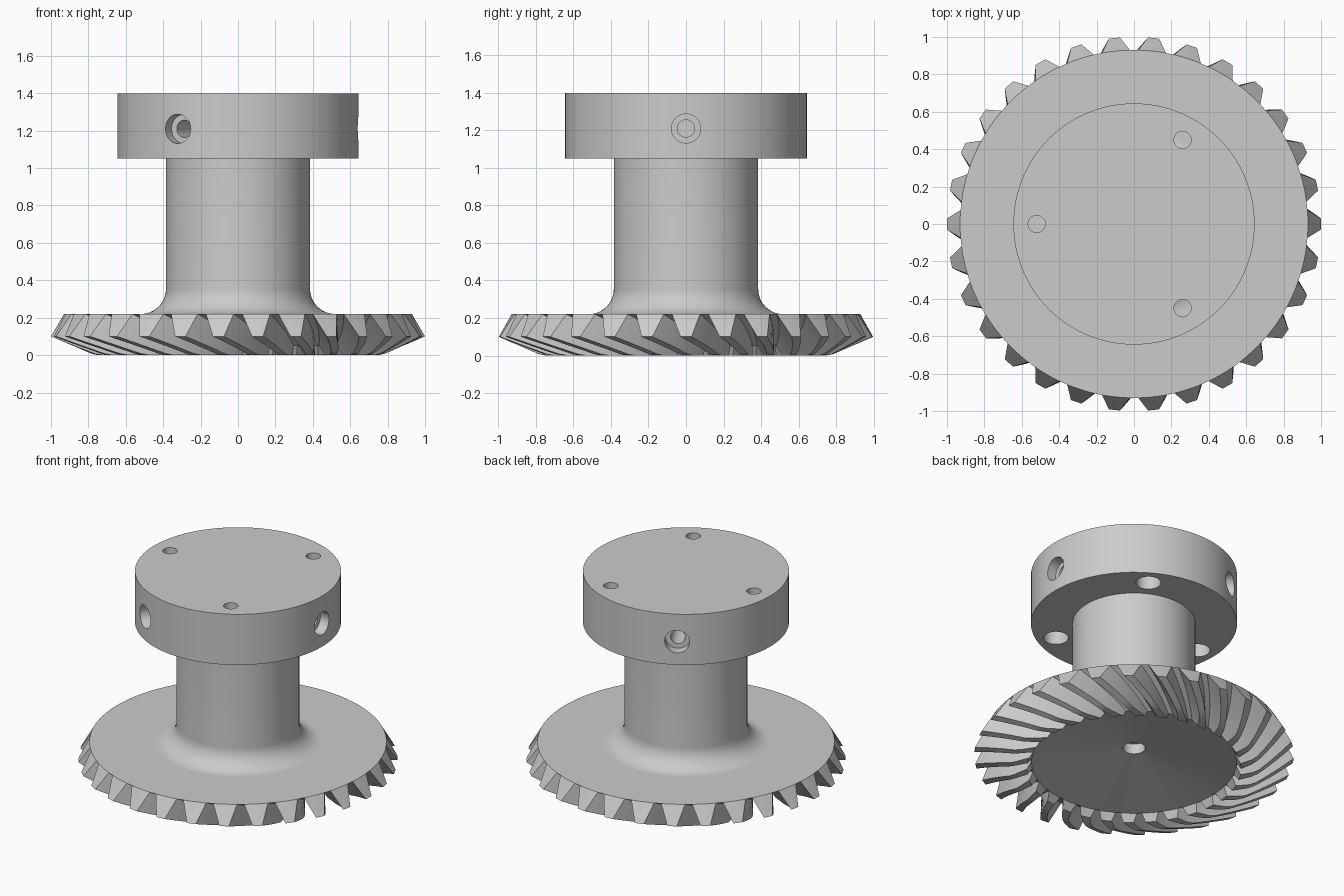
import bpy, bmesh
from math import sin, cos, pi, radians, log
from mathutils import Matrix, Vector

if "Cube" in bpy.data.objects:
    bpy.data.objects.remove(bpy.data.objects["Cube"])

GREY = (0.6, 0.6, 0.6, 1)
metal = bpy.data.materials.new("grey_metal")
metal.use_nodes = True
metal.diffuse_color = GREY
metal.node_tree.nodes["Principled BSDF"].inputs["Base Color"].default_value = GREY


def polar(r, a, z):
    return Vector((r * cos(a), r * sin(a), z))


def skin(name, rings, caps=True, matrix=Matrix(), angle=30):
    """Join equal rings of points into one surface."""
    bm = bmesh.new()
    loops = [[bm.verts.new(matrix @ p) for p in ring] for ring in rings]
    n = len(loops[0])
    for a, b in zip(loops, loops[1:]):
        for i in range(n):
            j = (i + 1) % n
            bm.faces.new((a[i], a[j], b[j], b[i]))
    if caps:
        bm.faces.new(loops[0])
        bm.faces.new(loops[-1])
    bmesh.ops.remove_doubles(bm, verts=bm.verts, dist=1e-5)
    bmesh.ops.dissolve_degenerate(bm, edges=bm.edges, dist=1e-5)
    bmesh.ops.recalc_face_normals(bm, faces=bm.faces)
    mesh = bpy.data.meshes.new(name)
    bm.to_mesh(mesh)
    bm.free()
    obj = bpy.data.objects.new(name, mesh)
    bpy.context.collection.objects.link(obj)
    mesh.materials.append(metal)
    smooth(obj, angle)
    return obj


def smooth(obj, angle=30):
    bpy.ops.object.select_all(action="DESELECT")
    bpy.context.view_layer.objects.active = obj
    obj.select_set(True)
    bpy.ops.object.shade_smooth_by_angle(angle=radians(angle))


def lathe(name, profile, n=96, caps=True, matrix=Matrix()):
    rings = [[polar(r, 2 * pi * i / n, z) for i in range(n)] for r, z in profile]
    return skin(name, rings, caps, matrix)


# Spiral bevel gear: tooth sections shrink towards an apex on the axis
TEETH, STEPS, APEX = 30, 10, -0.33
ROOT, TIP = Vector((0.93, 0.22)), Vector((1.0, 0.10))
K_IN, SPIRAL = 0.69, radians(17)
ROOT_HALF, TIP_HALF = radians(4.6), radians(1.7)


def toward_apex(p, k):
    return Vector((p.x * k, APEX + (p.y - APEX) * k))


def tooth_ring(k, height=1.0):
    """One cross-section through all teeth; height 0 gives the root circle."""
    root, tip = toward_apex(ROOT, k), toward_apex(TIP, k)
    t = 1.0 if tip.y >= 0 else root.y / (root.y - tip.y)
    top = root.lerp(tip, t * height)
    half = ROOT_HALF + (TIP_HALF - ROOT_HALF) * t
    twist = SPIRAL * log(k) / log(K_IN)
    ring = []
    for i in range(TEETH):
        a = 2 * pi * i / TEETH + twist
        ring += [polar(root.x, a - ROOT_HALF, root.y), polar(top.x, a - half, top.y),
                 polar(top.x, a + half, top.y), polar(root.x, a + ROOT_HALF, root.y)]
    return ring


def scaled(ring, r, z):
    return [Vector((p.x, p.y, 0)).normalized() * r + Vector((0, 0, z)) for p in ring]


outer, inner = tooth_ring(1, 0), tooth_ring(K_IN, 0)
sections = [tooth_ring(1 + (K_IN - 1) * s / STEPS) for s in range(STEPS + 1)]
skin("bevel_gear",
     [scaled(outer, 0.45, 0.22), outer] + sections
     + [inner, scaled(inner, 0.07, 0.15), scaled(inner, 0.07, 0.9)], angle=25)

# Shaft with a rounded foot
FILLET = 0.135
foot = [(0.52 - FILLET * sin(a), 0.355 - FILLET * cos(a))
        for a in (pi / 2 * i / 12 for i in range(13))]
lathe("shaft", foot + [(0.385, 1.06)], caps=False)

# Mounting flange with stepped screw holes
flange = lathe("flange", [(0.645, 1.05), (0.645, 1.40)], n=128)


def drill(matrix, depth, length):
    """Cut a counterbore and a narrower bore along local z."""
    cutter = lathe("cutter", [(0.078, -0.1), (0.078, depth), (0.046, depth), (0.046, length)],
                   n=40, matrix=matrix)
    cutter.hide_render = True
    mod = flange.modifiers.new("hole", "BOOLEAN")
    mod.operation, mod.solver, mod.object = "DIFFERENCE", "EXACT", cutter
    bpy.context.view_layer.objects.active = flange
    bpy.ops.object.modifier_apply(modifier=mod.name)
    bpy.data.objects.remove(cutter)


for i in range(3):
    turn = Matrix.Rotation(2 * pi * i / 3, 4, "Z")
    # side hole pointing inwards
    drill(turn @ Matrix.Translation((0.645, 0, 1.21)) @ Matrix.Rotation(-pi / 2, 4, "Y"), 0.07, 0.4)
    # vertical hole, wide end underneath
    drill(turn @ Matrix.Translation((0.26, 0.45, 1.05)), 0.17, 0.5)
smooth(flange)
